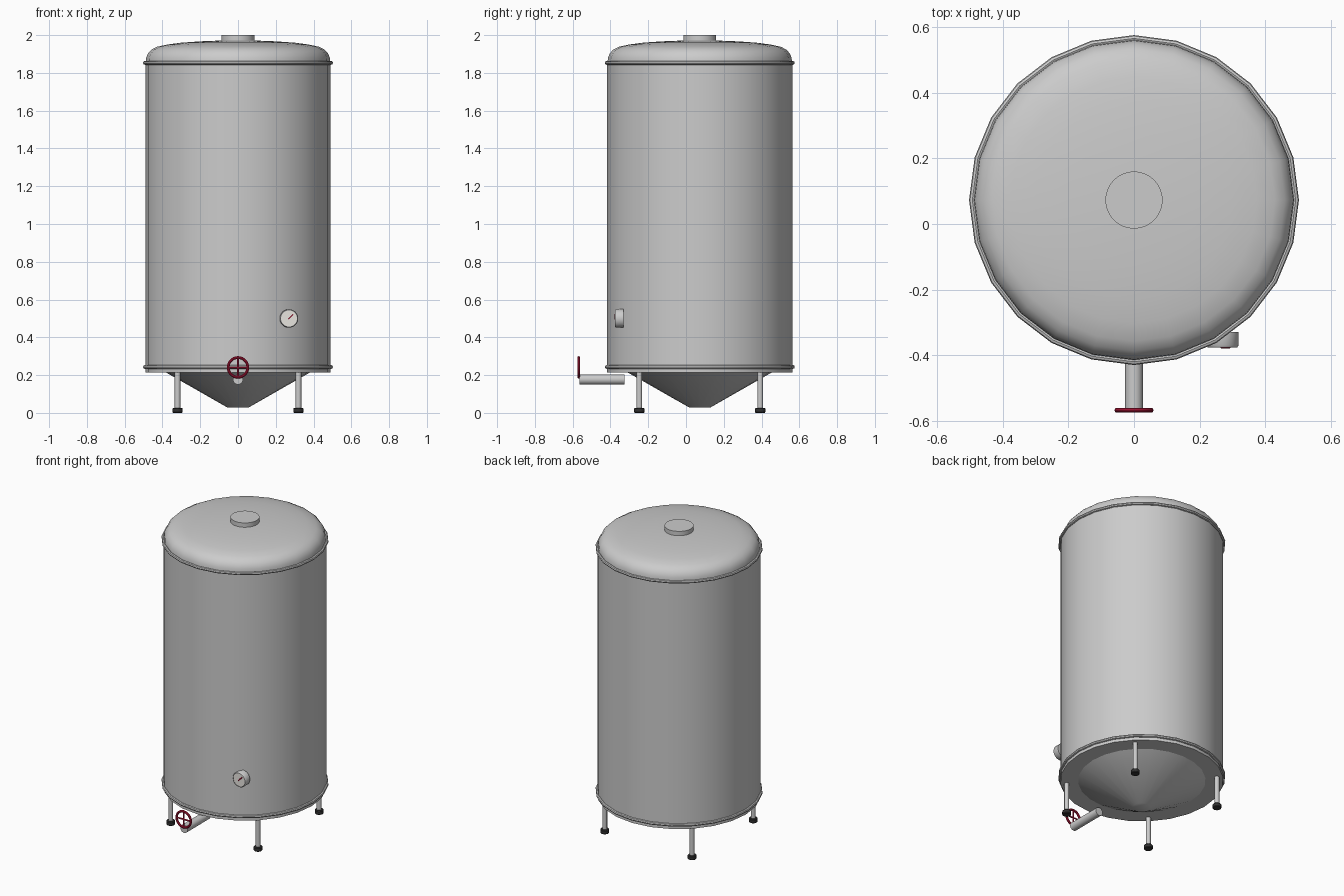
import bpy, bmesh, math
from mathutils import Vector

if "Cube" in bpy.data.objects:
    bpy.data.objects.remove(bpy.data.objects["Cube"])

CY = 0.073  # tank axis offset in y


def material(name, rgb):
    m = bpy.data.materials.new(name)
    m.diffuse_color = (*rgb, 1)
    m.use_nodes = True
    m.node_tree.nodes["Principled BSDF"].inputs["Base Color"].default_value = m.diffuse_color
    return m


RED = material("red_paint", (0.55, 0.01, 0.05))
BLACK = material("black_rubber", (0.03, 0.03, 0.03))
WHITE = material("dial_white", (0.8, 0.78, 0.74))


def finish(bm, name, mat=None, angle=35):
    bmesh.ops.recalc_face_normals(bm, faces=bm.faces)
    me = bpy.data.meshes.new(name)
    bm.to_mesh(me)
    bm.free()
    ob = bpy.data.objects.new(name, me)
    bpy.context.collection.objects.link(ob)
    if mat:
        me.materials.append(mat)
    bpy.ops.object.select_all(action='DESELECT')
    ob.select_set(True)
    bpy.context.view_layer.objects.active = ob
    bpy.ops.object.shade_smooth_by_angle(angle=math.radians(angle))
    return ob


def lathe(name, profile, centre, axis='Z', sides=24, mat=None, closed=False):
    """Revolve (radius, height) points; axis 'Y' makes heights run along -y."""
    bm = bmesh.new()
    c = Vector(centre)
    rings = []
    for r, h in profile:
        ring = []
        for i in range(sides):
            a = math.tau * i / sides
            u, v = r * math.cos(a), r * math.sin(a)
            ring.append(bm.verts.new(c + (Vector((u, v, h)) if axis == 'Z' else Vector((u, -h, v)))))
        rings.append(ring)
    pairs = list(zip(rings, rings[1:]))
    if closed:
        pairs.append((rings[-1], rings[0]))
    else:
        bm.faces.new(rings[0])
        bm.faces.new(rings[-1])
    for lo, hi in pairs:
        for i in range(sides):
            j = (i + 1) % sides
            bm.faces.new((lo[i], lo[j], hi[j], hi[i]))
    return finish(bm, name, mat)


def torus(name, major, minor, centre, axis='Z', sides=24, minor_sides=8, mat=None):
    prof = [(major + minor * math.cos(math.tau * k / minor_sides),
             minor * math.sin(math.tau * k / minor_sides)) for k in range(minor_sides)]
    ob = lathe(name, prof, centre, axis, sides, mat, closed=True)
    ob.data.polygons.foreach_set("use_smooth", [True] * len(ob.data.polygons))
    return ob


def rod(name, a, b, r, sides=12, mat=None):
    a, b = Vector(a), Vector(b)
    bm = bmesh.new()
    bmesh.ops.create_cone(bm, cap_ends=True, segments=sides, radius1=r, radius2=r, depth=(b - a).length)
    rot = Vector((0, 0, 1)).rotation_difference(b - a).to_matrix().to_4x4()
    rot.translation = (a + b) / 2
    bm.transform(rot)
    return finish(bm, name, mat)


# Tank shell, domed lid, conical bottom and lid cap
lathe("tank_body", [(0.49, 0.215), (0.49, 1.86)], (0, CY, 0))
lathe("tank_dome", [(0.488, 1.86), (0.486, 1.88), (0.477, 1.902), (0.46, 1.922), (0.43, 1.938),
                    (0.375, 1.95), (0.3, 1.96), (0.2, 1.967), (0.1, 1.971), (0.02, 1.972)], (0, CY, 0))
lathe("tank_cone", [(0.055, 0.028), (0.385, 0.216)], (0, CY, 0))
lathe("lid_cap", [(0.087, 1.965), (0.087, 2.0)], (0, CY, 0), sides=48)

# Seam rims
for label, z in (("upper", 1.853), ("lower", 0.243)):
    torus(label + "_rim", 0.493, 0.01, (0, CY, z))

# Four legs with rubber feet
for sx in (-1, 1):
    for sy in (-1, 1):
        tag = ("back" if sy > 0 else "front") + ("_right" if sx > 0 else "_left")
        x, y = sx * 0.32, CY + sy * 0.32
        rod(tag + "_leg", (x, y, 0.02), (x, y, 0.22), 0.015, 16)
        lathe(tag + "_foot", [(0.024, 0), (0.027, 0.004), (0.027, 0.022), (0.023, 0.027)],
              (x, y, 0), sides=16, mat=BLACK)

# Drain pipe
rod("drain_pipe", (0, -0.565, 0.177), (0, -0.325, 0.177), 0.027, 24)

# Valve handwheel with crossed spokes
WY, WZ = -0.568, 0.241
torus("valve_wheel", 0.052, 0.0075, (0, WY, WZ), 'Y', 32, 10, RED)
rod("wheel_spoke_across", (-0.052, WY, WZ), (0.052, WY, WZ), 0.005, 10, RED)
rod("wheel_spoke_upright", (0, WY, WZ - 0.052), (0, WY, WZ + 0.052), 0.005, 10, RED)

# Gauge: housing, dial and needle
GX, GZ = 0.27, 0.5
lathe("gauge_housing", [(0.049, 0.33), (0.049, 0.37), (0.045, 0.376), (0.042, 0.376), (0.042, 0.37)],
      (GX, 0, GZ), 'Y', 32)
lathe("gauge_dial", [(0.042, 0.36), (0.042, 0.374)], (GX, 0, GZ), 'Y', 32, WHITE)
rod("gauge_needle", (GX - 0.004, -0.376, GZ - 0.004), (GX + 0.022, -0.376, GZ + 0.022), 0.0035, 8, RED)
